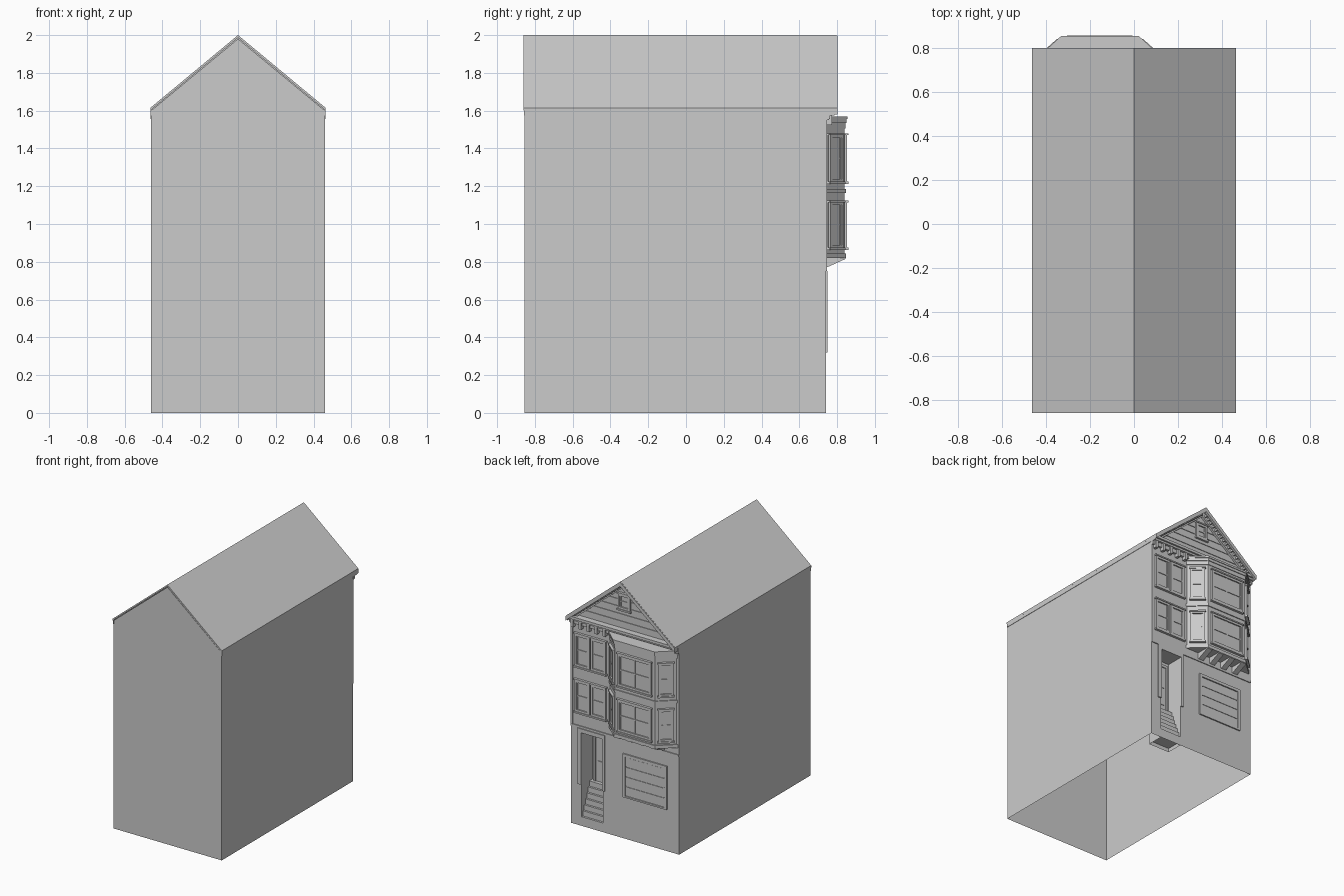
import bpy, bmesh, math
from mathutils import Matrix, Vector

if "Cube" in bpy.data.objects:
    bpy.data.objects.remove(bpy.data.objects["Cube"])

grey = bpy.data.materials.new("plain_grey")
grey.use_nodes = True
GREY = (0.6, 0.6, 0.6, 1)
grey.diffuse_color = GREY
grey.node_tree.nodes["Principled BSDF"].inputs["Base Color"].default_value = GREY

W, BACK, FRONT, EAVE = 0.46, 0.74, -0.855, 1.6   # half width, facade y, rear y, eave z


def finish(name, bm, matrix=None, recalc=True):
    if recalc:
        bmesh.ops.recalc_face_normals(bm, faces=bm.faces)
    mesh = bpy.data.meshes.new(name)
    bm.to_mesh(mesh)
    bm.free()
    mesh.materials.append(grey)
    obj = bpy.data.objects.new(name, mesh)
    if matrix:
        obj.matrix_world = matrix
    bpy.context.collection.objects.link(obj)
    return obj


def boxes(name, spans, matrix=None):
    """One object from boxes given as (x0, x1, y0, y1, z0, z1)."""
    bm = bmesh.new()
    for x0, x1, y0, y1, z0, z1 in spans:
        m = Matrix.Translation(((x0 + x1) / 2, (y0 + y1) / 2, (z0 + z1) / 2))
        bmesh.ops.create_cube(bm, size=1, matrix=m @ Matrix.Diagonal((x1 - x0, y1 - y0, z1 - z0, 1)))
    return finish(name, bm, matrix)


def prism(name, outline, axis, a, b):
    """Extrude a 2D outline along axis from a to b."""
    def place(p, t):
        q = list(p)
        q.insert("xyz".index(axis), t)
        return q
    bm = bmesh.new()
    face = bm.faces.new([bm.verts.new(place(p, a)) for p in outline])
    ext = bmesh.ops.extrude_face_region(bm, geom=[face])
    shift = Vector(place((0, 0), b - a))
    bmesh.ops.translate(bm, vec=shift, verts=[v for v in ext["geom"] if isinstance(v, bmesh.types.BMVert)])
    return finish(name, bm)


def sheet(name, polygons):
    bm = bmesh.new()
    for poly in polygons:
        bm.faces.new([bm.verts.new(p) for p in poly])
    return finish(name, bm, recalc=False)


def window(name, origin, angle, half, z0, z1, mullion=True, t=0.016):
    """Framed sash window; local +y points out of the wall."""
    m = Matrix.Translation(origin) @ Matrix.Rotation(angle, 4, "Z")
    d, s, mid = 0.013, t * 0.55, (z0 + z1) / 2
    i = half - t
    spans = [(-half, -i, 0, d, z0, z1), (i, half, 0, d, z0, z1),
             (-i, i, 0, d, z1 - t, z1), (-i, i, 0, d, z0, z0 + t),
             (-half - 0.006, half + 0.006, 0, d + 0.006, z0 - 0.012, z0),
             (-half - 0.006, half + 0.006, 0, d + 0.006, z1, z1 + 0.01),
             (-i, i, 0, 0.008, mid - s / 2, mid + s / 2),
             (-i, -i + s, 0, 0.008, z0 + t, z1 - t), (i - s, i, 0, 0.008, z0 + t, z1 - t),
             (-i, i, 0, 0.003, z0 + t, z1 - t)]
    if mullion:
        spans.append((-s / 2, s / 2, 0, 0.008, z0 + t, z1 - t))
    boxes(name, spans, m)


# Open-bottomed shell: side walls and rear wall with gable
for side, label in ((1, "left"), (-1, "right")):
    x = W * side
    quad = [(x, FRONT, 0), (x, BACK, 0), (x, BACK, EAVE), (x, FRONT, EAVE)]
    sheet(label + "_wall", [quad if side > 0 else quad[::-1]])
sheet("plain_end_wall", [[(-W, FRONT, 0), (W, FRONT, 0), (W, FRONT, EAVE), (-W, FRONT, EAVE)]])
prism("plain_end_gable", [(-W, EAVE), (W, EAVE), (0, 1.98)], "y", FRONT - 0.003, FRONT + 0.003)

# Street facade with the entry opening left out
xs, zs = [-W, 0.19, 0.37, W], [0, 0.03, 0.72, EAVE]
sheet("facade", [[(xs[i + 1], BACK, zs[j]), (xs[i], BACK, zs[j]), (xs[i], BACK, zs[j + 1]), (xs[i + 1], BACK, zs[j + 1])]
                 for i in range(3) for j in range(3) if (i, j) != (1, 1)])
prism("facade_gable", [(-W, EAVE), (W, EAVE), (0, 1.98)], "y", BACK - 0.006, BACK)

# Recessed entry: side walls, ceiling, rear wall, steps and door
L, R, DEEP, TOP = 0.37, 0.19, 0.61, 0.72
sheet("entry_recess", [
    [(L, BACK, 0), (L, DEEP, 0), (L, DEEP, TOP), (L, BACK, TOP)],
    [(R, DEEP, 0), (R, BACK, 0), (R, BACK, TOP), (R, DEEP, TOP)],
    [(L, DEEP, 0), (R, DEEP, 0), (R, DEEP, TOP), (L, DEEP, TOP)],
    [(L, BACK, TOP), (L, DEEP, TOP), (R, DEEP, TOP), (R, BACK, TOP)]])
steps = 7
profile = [(BACK, 0.03)]
for k in range(steps):
    y = BACK - (BACK - DEEP - 0.02) * k / steps
    z = 0.03 + 0.28 * (k + 1) / steps
    profile += [(y, z), (BACK - (BACK - DEEP - 0.02) * (k + 1) / steps, z)]
profile += [(DEEP, 0.31), (DEEP, 0.03)]
prism("entry_steps", profile, "x", R, L)
boxes("entry_door", [(0.21, 0.35, DEEP, DEEP + 0.008, 0.31, 0.69),
                     (0.21, 0.225, DEEP, DEEP + 0.015, 0.31, 0.69),
                     (0.335, 0.35, DEEP, DEEP + 0.015, 0.31, 0.69),
                     (0.21, 0.35, DEEP, DEEP + 0.015, 0.67, 0.69),
                     (0.245, 0.315, DEEP, DEEP + 0.013, 0.36, 0.47),
                     (0.245, 0.315, DEEP, DEEP + 0.013, 0.5, 0.65)])
boxes("entry_frame", [(L, L + 0.03, BACK, 0.75, 0.32, 0.75), (R - 0.02, R, BACK, 0.75, 0.32, 0.75),
                      (R, L, BACK, 0.75, TOP, 0.75)])

# Garage door with four panels inside a casing
gx0, gx1, gz0, gz1, c = -0.36, 0.015, 0.32, 0.655, 0.022
boxes("garage_casing", [(gx0, gx0 + c, BACK, 0.75, gz0, gz1), (gx1 - c, gx1, BACK, 0.75, gz0, gz1),
                        (gx0, gx1, BACK, 0.75, gz1 - c, gz1), (gx0, gx1, BACK, 0.75, gz0, gz0 + 0.012)])
ph = (gz1 - c - gz0 - 0.012) / 4
boxes("garage_panels", [(gx0 + c, gx1 - c, BACK, 0.744, gz0 + 0.016 + ph * k, gz0 + 0.008 + ph * (k + 1))
                        for k in range(4)])

# Storey band and corner board
boxes("storey_band", [(-W, W, BACK, 0.747, 0.752, 0.768)])
boxes("corner_board", [(W - 0.018, W, BACK, 0.746, 0.768, 1.56)])

# Canted bay
BX = -0.155


def bay_plan(o):
    front, base = 0.17 + 0.41 * o, 0.283 + 1.41 * o
    return [(BX - base, BACK), (BX - front, 0.84 + o), (BX + front, 0.84 + o), (BX + base, BACK)]


prism("bay_walls", bay_plan(0), "z", 0.82, 1.56)
for name, o, z0, z1 in (("bay_sill", 0.008, 0.82, 0.845), ("bay_middle_band", 0.007, 1.165, 1.185),
                        ("bay_frieze", 0.005, 1.505, 1.535), ("bay_cornice_lower", 0.011, 1.535, 1.555),
                        ("bay_cornice_top", 0.016, 1.555, 1.57)):
    prism(name, bay_plan(o), "z", z0, z1)

# Wedge brackets carrying the bay
for k in range(4):
    x = BX + (k - 1.5) * 0.105
    prism("bay_bracket_%d" % (k + 1), [(BACK, 0.768), (0.845, 0.815), (0.845, 0.822), (BACK, 0.822)],
          "x", x - 0.022, x + 0.022)

# Windows: bay front, bay sides and the pairs beside the bay
plan = bay_plan(0)
for floor, z0, z1 in (("lower", 0.875, 1.115), ("upper", 1.225, 1.47)):
    window(floor + "_bay_window", (BX, 0.84, 0), 0, 0.143, z0, z1)
    for side, p, q in (("right", plan[0], plan[1]), ("left", plan[2], plan[3])):
        a, b = Vector(p), Vector(q)
        mid = (a + b) / 2
        window("%s_bay_%s_window" % (floor, side), (mid.x, mid.y, 0),
               math.atan2(b.y - a.y, b.x - a.x), 0.053, z0, z1, False, 0.014)
    for k, x in enumerate((0.222, 0.36)):
        window("%s_pair_window_%d" % (floor, k + 1), (x, BACK, 0), 0, 0.064, z0, z1, False)

# Entablature, dentils and gable siding
boxes("entablature", [(-W, W, BACK, 0.758, 1.55, 1.58), (-W, W, BACK, 0.775, 1.58, 1.595),
                      (-W, W, BACK, 0.788, 1.595, 1.615)])
boxes("cornice_brackets", [(x - 0.011, x + 0.011, BACK, 0.772, 1.525, 1.58)
                           for x in [0.16 + 0.068 * k for k in range(5)]])
slope = 0.38 / 0.463
for k in range(6):
    z0, z1 = 1.62 + 0.055 * k, 1.668 + 0.055 * k
    a, b = (1.975 - z0) / slope, max((1.975 - z1) / slope, 0.004)
    prism("gable_siding_%d" % (k + 1), [(-a, z0), (a, z0), (b, z1), (-b, z1)], "y", BACK, 0.745)
window("attic_window", (0, 0.742, 0), 0, 0.052, 1.765, 1.88, False)

# Roof slopes, rake boards and rake dentils
for s, label in ((1, "left"), (-1, "right")):
    def strip(top, thick):
        return [(0, top), (0.464 * s, top - 0.385), (0.464 * s, top - 0.385 - thick), (0, top - thick)]
    prism(label + "_roof", strip(2.0, 0.014), "y", -0.86, 0.795)
    prism(label + "_rake_board", strip(1.998, 0.034), "y", 0.785, 0.802)
    prism(label + "_rake_moulding", strip(1.99, 0.05), "y", BACK, 0.762)
    boxes(label + "_rake_dentils", [(s * x - 0.005, s * x + 0.005, 0.762, 0.785,
                                     1.955 - slope * x, 1.972 - slope * x)
                                    for x in [0.02 + 0.024 * k for k in range(18)]])
    boxes(label + "_eave_trim", [(s * W - 0.003, s * W + 0.003, -0.858, 0.785, 1.575, 1.61)])
